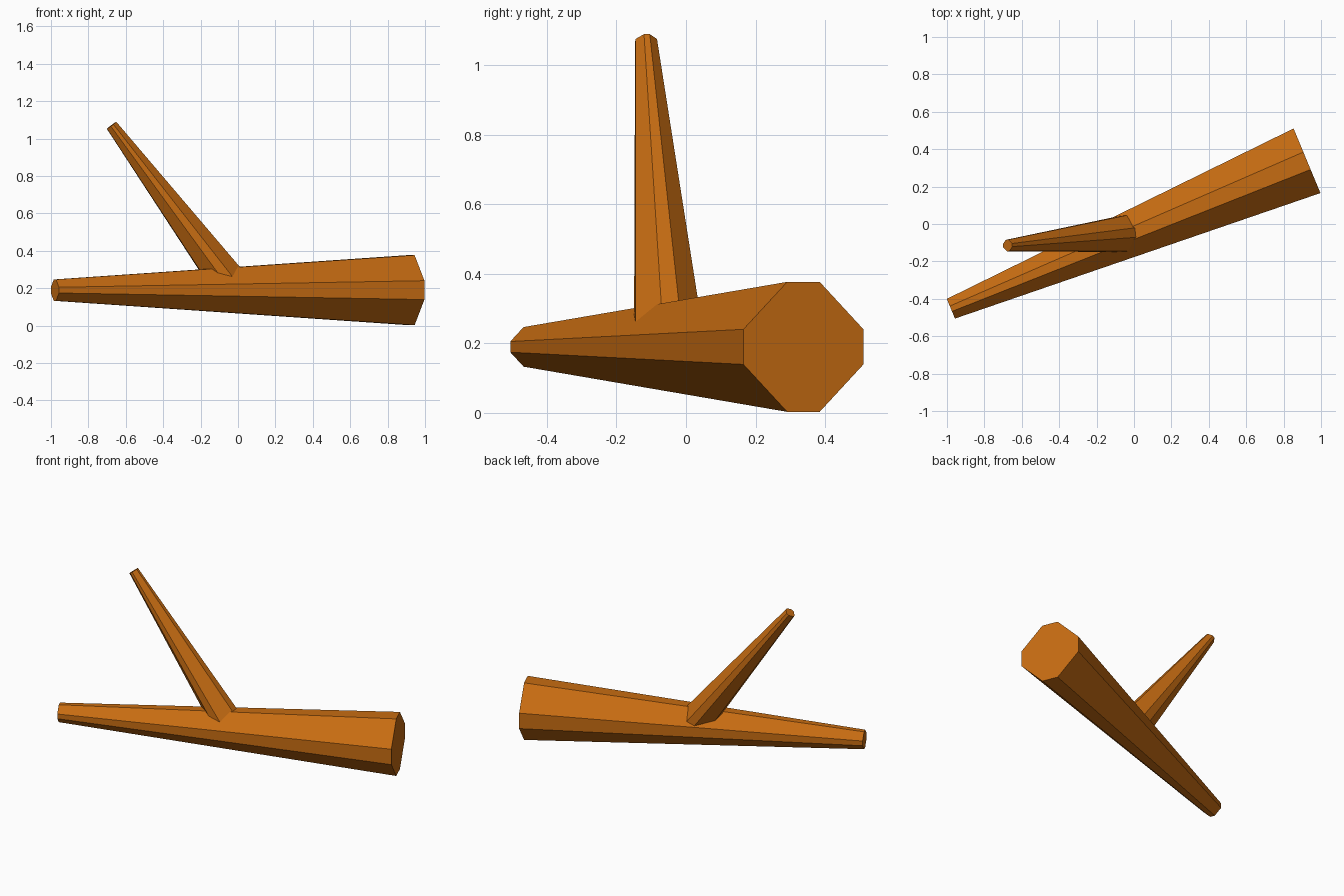
import bpy
import bmesh
from mathutils import Vector

cube = bpy.data.objects.get("Cube")
if cube:
    bpy.data.objects.remove(cube, do_unlink=True)

# Bark colour
bark = bpy.data.materials.new("orange_brown_bark")
bark.use_nodes = True
bark.diffuse_color = (0.57, 0.15, 0.006, 1)
bark.node_tree.nodes["Principled BSDF"].inputs["Base Color"].default_value = bark.diffuse_color

FLAT = 0.27  # half-width of the narrow flats, relative to the radius


def tapered_log(name, start, end, r_start, r_end):
    """Closed eight-sided log with narrow flats and wide bevelled corners."""
    start, end = Vector(start), Vector(end)
    axis = (end - start).normalized()
    side = axis.cross(Vector((0, 0, 1))).normalized()
    up = side.cross(axis)
    corners = [(1, -FLAT), (1, FLAT), (FLAT, 1), (-FLAT, 1)]
    corners += [(-a, -b) for a, b in corners]

    bm = bmesh.new()
    rings = [[bm.verts.new(c + r * (a * side + b * up)) for a, b in corners]
             for c, r in ((start, r_start), (end, r_end))]
    for ring in rings:
        bm.faces.new(ring)
    for i in range(8):
        j = (i + 1) % 8
        bm.faces.new((rings[0][i], rings[0][j], rings[1][j], rings[1][i]))
    bmesh.ops.recalc_face_normals(bm, faces=bm.faces)

    mesh = bpy.data.meshes.new(name)
    bm.to_mesh(mesh)
    bm.free()
    mesh.materials.append(bark)
    obj = bpy.data.objects.new(name, mesh)
    bpy.context.collection.objects.link(obj)
    return obj


# Fallen trunk, lying diagonally
tapered_log("trunk", (0.925, 0.338, 0.19), (-0.979, -0.453, 0.19), 0.187, 0.057)

# Side branch, rooted inside the trunk
tapered_log("branch", (-0.025, -0.049, 0.2), (-0.676, -0.115, 1.071), 0.099, 0.031)
